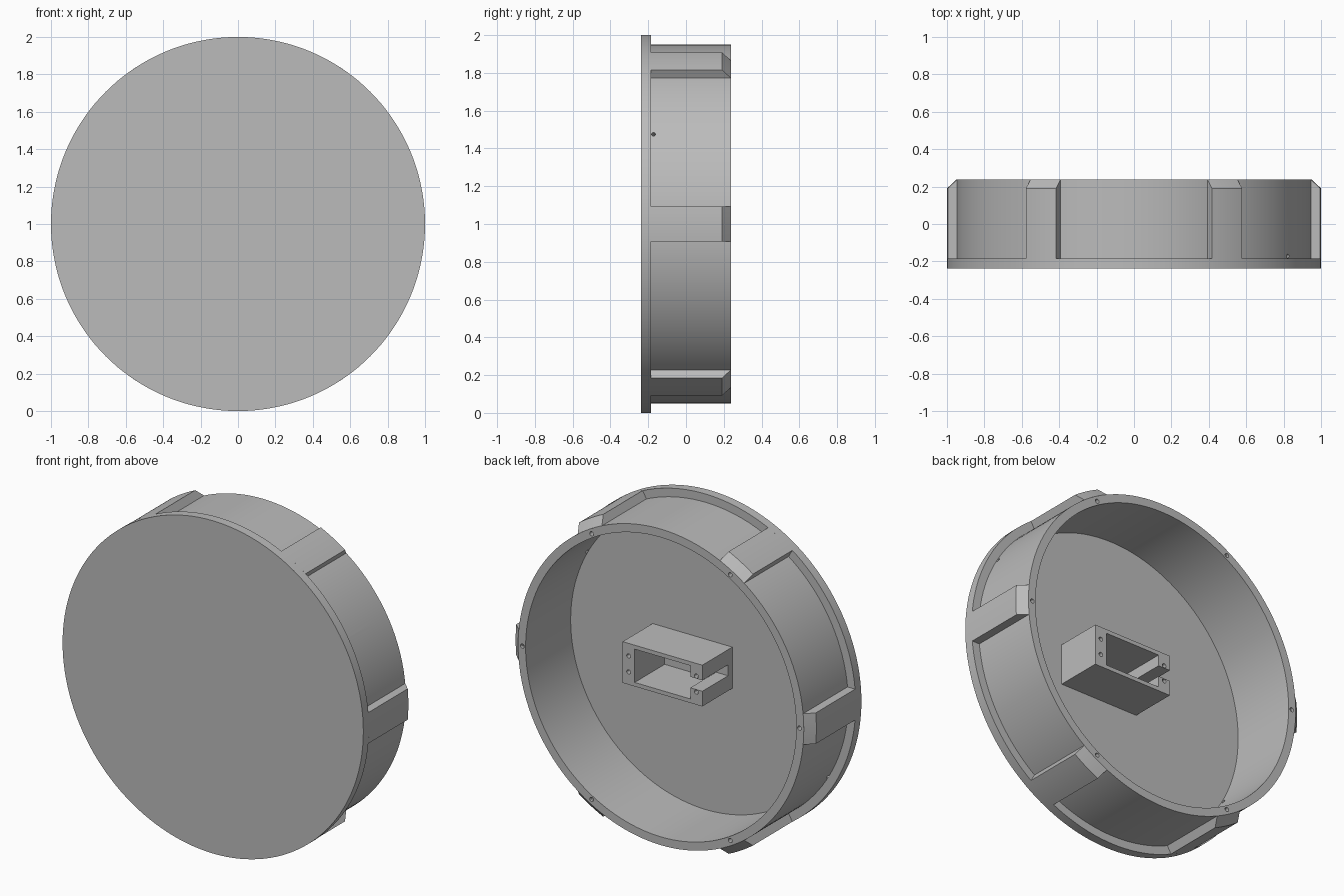
import bpy
import bmesh
import math
from mathutils import Matrix, Vector

old = bpy.data.objects.get("Cube")
if old:
    bpy.data.objects.remove(old, do_unlink=True)

CENTRE = Vector((0, 0, 1))
FRONT, LIP, BACK, FLOOR = -0.238, -0.184, 0.238, -0.19
WALL_OUT, WALL_IN = 0.95, 0.90

grey = bpy.data.materials.new("plain grey")
grey.use_nodes = True
grey.diffuse_color = (0.5, 0.5, 0.5, 1)
grey.node_tree.nodes["Principled BSDF"].inputs["Base Color"].default_value = (0.5, 0.5, 0.5, 1)


def finish(name, bm, smooth=False):
    """Turn a bmesh into a named object."""
    bmesh.ops.recalc_face_normals(bm, faces=bm.faces)
    mesh = bpy.data.meshes.new(name)
    bm.to_mesh(mesh)
    bm.free()
    mesh.materials.append(grey)
    obj = bpy.data.objects.new(name, mesh)
    bpy.context.collection.objects.link(obj)
    if smooth:
        bpy.ops.object.select_all(action='DESELECT')
        obj.select_set(True)
        bpy.context.view_layer.objects.active = obj
        bpy.ops.object.shade_smooth_by_angle(angle=math.radians(30))
    return obj


def add_box(bm, low, high):
    low, high = Vector(low), Vector(high)
    place = Matrix.Translation((low + high) / 2) @ Matrix.Diagonal((*(high - low), 1))
    bmesh.ops.create_cube(bm, size=1, matrix=place)


def add_pin(bm, start, end, radius):
    """Round pin between two points, used to drill holes."""
    start, end = Vector(start), Vector(end)
    axis = end - start
    turn = axis.to_track_quat('Z', 'Y').to_matrix().to_4x4()
    bmesh.ops.create_cone(bm, cap_ends=True, segments=16, radius1=radius, radius2=radius,
                          depth=axis.length, matrix=Matrix.Translation((start + end) / 2) @ turn)


def cut(target, name, bm):
    cutter = finish(name, bm)
    cutter.hide_render = True
    cutter.display_type = 'WIRE'
    mod = target.modifiers.new(name, 'BOOLEAN')
    mod.operation = 'DIFFERENCE'
    mod.solver = 'EXACT'
    mod.object = cutter
    # Bake the cut and drop the helper
    bpy.context.view_layer.update()
    baked = bpy.data.meshes.new_from_object(target.evaluated_get(bpy.context.evaluated_depsgraph_get()))
    target.modifiers.remove(mod)
    target.data = baked
    bpy.data.objects.remove(cutter, do_unlink=True)


def polar(radius, angle, y):
    return Vector((radius * math.cos(angle), y, 1 + radius * math.sin(angle)))


# Dish: front disc and round wall, turned from one profile
profile = [(0, FRONT), (1, FRONT), (1, LIP), (WALL_OUT, LIP), (WALL_OUT, BACK),
           (WALL_IN, BACK), (WALL_IN, FLOOR), (0, FLOOR)]
bm = bmesh.new()
verts = [bm.verts.new((r, y, 1)) for r, y in profile]
edges = [bm.edges.new(pair) for pair in zip(verts, verts[1:])]
bmesh.ops.spin(bm, geom=verts + edges, cent=CENTRE, axis=(0, 1, 0),
               angle=math.tau, steps=144, use_merge=False)
bmesh.ops.remove_doubles(bm, verts=bm.verts, dist=0.0005)
dish = finish("dish", bm, smooth=True)

# Screw holes in the rim and two small holes through the wall
bm = bmesh.new()
for i in range(6):
    a = i * math.tau / 6
    add_pin(bm, polar(0.922, a, BACK - 0.1), polar(0.922, a, BACK + 0.05), 0.013)
for a in (math.pi / 6, math.pi * 7 / 6):
    add_pin(bm, polar(0.86, a, -0.172), polar(0.99, a, -0.172), 0.011)
cut(dish, "dish_drills", bm)

# Six ribs on the wall, with a bevelled back end
rib_profile = [(0.93, LIP), (1, LIP), (1, 0.19), (WALL_OUT, BACK), (0.93, BACK - 0.02)]
HALF_RIB, SLICES = 0.093, 6
for i in range(6):
    spin = Matrix.Translation(CENTRE) @ Matrix.Rotation(i * math.tau / 6, 4, 'Y')
    bm = bmesh.new()
    rings = []
    for s in range(SLICES + 1):
        t = HALF_RIB * (2 * s / SLICES - 1)
        rings.append([bm.verts.new((math.sqrt(r * r - t * t), y, t)) for r, y in rib_profile])
    for a, b in zip(rings, rings[1:]):
        for k in range(len(a)):
            n = (k + 1) % len(a)
            bm.faces.new((a[k], a[n], b[n], b[k]))
    bm.faces.new(rings[0])
    bm.faces.new(rings[-1])
    bm.transform(spin)
    finish(f"rib_{i + 1}", bm, smooth=True)

# Central motor bracket: open box with a cable notch and screw holes
LEFT, RIGHT, TOP = 0.355, -0.175, 0.095
HALF_H, END = 0.124, 0.08
bm = bmesh.new()
add_box(bm, (RIGHT, FLOOR - 0.01, 1 - HALF_H), (LEFT, TOP, 1 + HALF_H))
bracket = finish("motor_bracket", bm)

bm = bmesh.new()
add_box(bm, (RIGHT + END, -0.3, 1 - HALF_H + 0.024), (LEFT - END, 0.2, 1 + HALF_H - 0.024))
cut(bracket, "pocket_cutter", bm)

bm = bmesh.new()
add_box(bm, (RIGHT - 0.1, -0.15, 0.967), (RIGHT + END + 0.02, 0.2, 1.033))
cut(bracket, "notch_cutter", bm)

bm = bmesh.new()
for x in (RIGHT + END / 2, LEFT - END / 2):
    for z in (0.952, 1.048):
        add_pin(bm, (x, 0, z), (x, 0.2, z), 0.013)
cut(bracket, "bracket_drills", bm)
